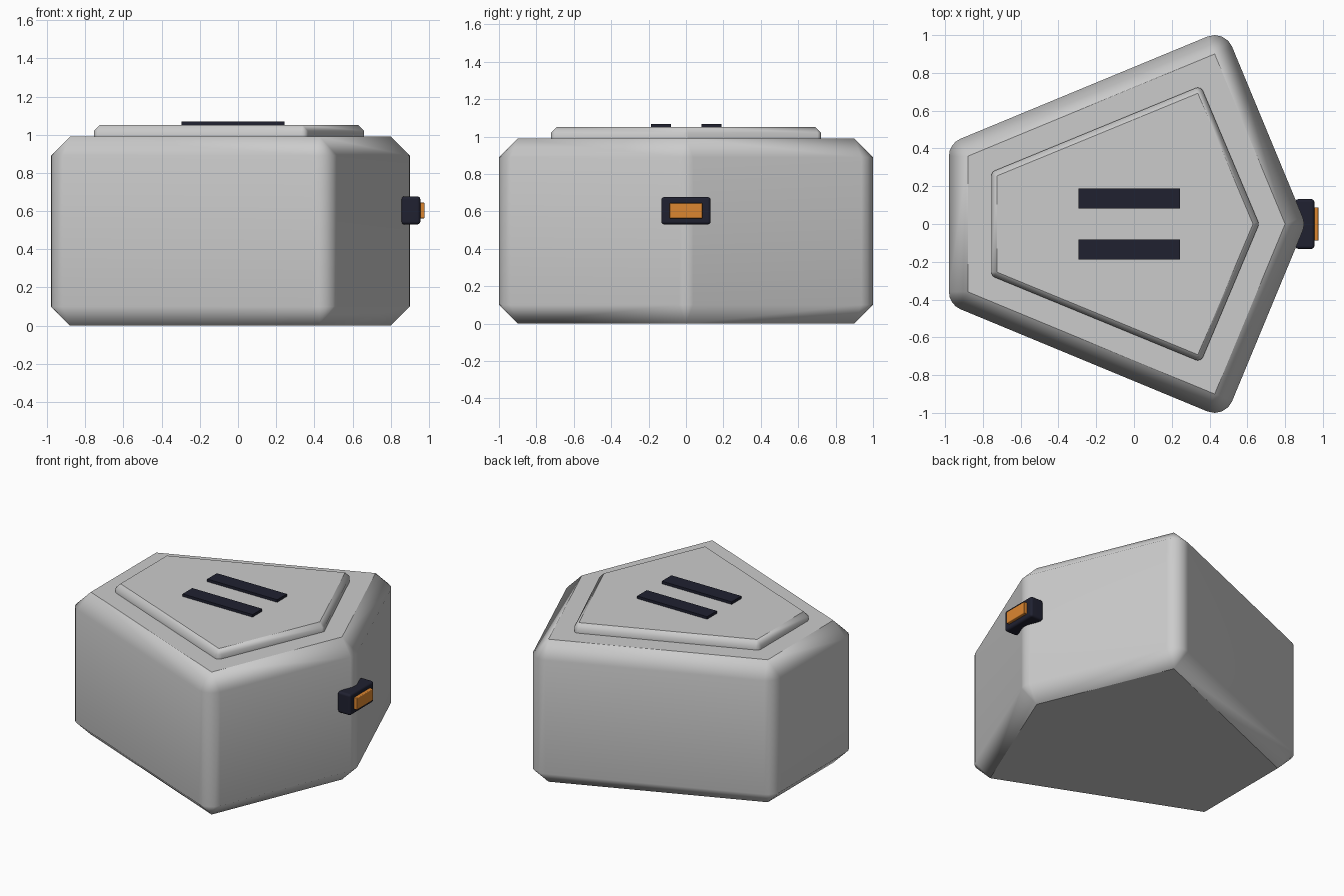
import bpy, bmesh, math
from mathutils import Vector

if "Cube" in bpy.data.objects:
    bpy.data.objects.remove(bpy.data.objects["Cube"])


def material(name, rgb):
    m = bpy.data.materials.new(name)
    m.diffuse_color = (*rgb, 1)
    m.use_nodes = True
    m.node_tree.nodes["Principled BSDF"].inputs["Base Color"].default_value = m.diffuse_color
    return m


navy = material("navy", (0.014, 0.015, 0.03))
orange = material("orange", (0.72, 0.24, 0.03))


def finish(name, bm, mat=None):
    bmesh.ops.recalc_face_normals(bm, faces=bm.faces)
    mesh = bpy.data.meshes.new(name)
    bm.to_mesh(mesh)
    bm.free()
    ob = bpy.data.objects.new(name, mesh)
    bpy.context.collection.objects.link(ob)
    if mat:
        mesh.materials.append(mat)
    w = ob.modifiers.new("normals", "WEIGHTED_NORMAL")
    w.keep_sharp = True
    return ob


def rounded_prism(name, half, r, z0, z1, seg=4):
    """Pentagon cap (half outline, mirrored in y) with rounded corners and chamfered rims."""
    pts = [Vector(p) for p in half + [(x, -y) for x, y in reversed(half) if y > 0]]
    n = len(pts)
    k = seg + 1
    arc = []
    for i, p in enumerate(pts):
        d0, d1 = p - pts[i - 1], pts[(i + 1) % n] - p
        a0 = math.atan2(-d0.x, d0.y)
        turn = d0.x * d1.y - d0.y * d1.x
        turn = math.atan2(turn, d0.dot(d1))
        for s in range(k):
            a = a0 + turn * s / seg
            arc.append(p + r * Vector((math.cos(-math.pi + a + math.pi), math.sin(a))))
    # outward normal of an edge (dx, dy) is (dy, -dx)
    arc = []
    for i, p in enumerate(pts):
        d0, d1 = p - pts[i - 1], pts[(i + 1) % n] - p
        a0 = math.atan2(-d0.x, d0.y)
        turn = math.atan2(d0.x * d1.y - d0.y * d1.x, d0.dot(d1))
        arc += [p + r * Vector((math.cos(a0 + turn * s / seg), math.sin(a0 + turn * s / seg)))
                for s in range(k)]
    bm = bmesh.new()

    def ring(ps, z):
        return [bm.verts.new((p.x, p.y, z)) for p in ps]

    low, high = ring(arc, z0 + r), ring(arc, z1 - r)
    m = len(arc)
    for j in range(m):
        bm.faces.new((low[j], low[(j + 1) % m], high[(j + 1) % m], high[j]))
    for rim, z in ((low, z0), (high, z1)):
        tip = ring(pts, z)
        cap = bm.faces.new(tip)
        for i in range(n):
            for s in range(seg):
                bm.faces.new((tip[i], rim[i * k + s], rim[i * k + s + 1]))
            bm.faces.new((tip[i], rim[i * k + seg], rim[(i + 1) * k % m], tip[(i + 1) % n]))
        for e in cap.edges:
            e.smooth = False
    for f in bm.faces:
        f.smooth = True
    return finish(name, bm)


def box(name, lo, hi, mat, bevel=0.0):
    lo, hi = Vector(lo), Vector(hi)
    bm = bmesh.new()
    bmesh.ops.create_cube(bm, size=1)
    for v in bm.verts:
        v.co = (lo + hi) / 2 + v.co * (hi - lo)
    if bevel:
        bmesh.ops.bevel(bm, geom=bm.edges[:], offset=bevel, segments=3,
                        profile=0.5, affect="EDGES")
        for f in bm.faces:
            f.smooth = True
    return finish(name, bm, mat)


# Main body and raised lid
rounded_prism("body", [(0.80, 0), (0.427, 0.90), (-0.88, 0.359)], 0.10, 0, 0.99)
rounded_prism("lid", [(0.63, 0), (0.338, 0.692), (-0.725, 0.255)], 0.03, 0.93, 1.05)

# Two stripes on the lid
for side, y in (("left", 0.136), ("right", -0.134)):
    box(side + "_stripe", (-0.295, y - 0.053, 1.04), (0.243, y + 0.053, 1.068), navy)

# Latch with its button on the pointed corner
box("latch", (0.855, -0.132, 0.53), (0.955, 0.132, 0.677), navy, 0.016)
box("latch_button", (0.945, -0.088, 0.562), (0.977, 0.088, 0.645), orange, 0.005)
